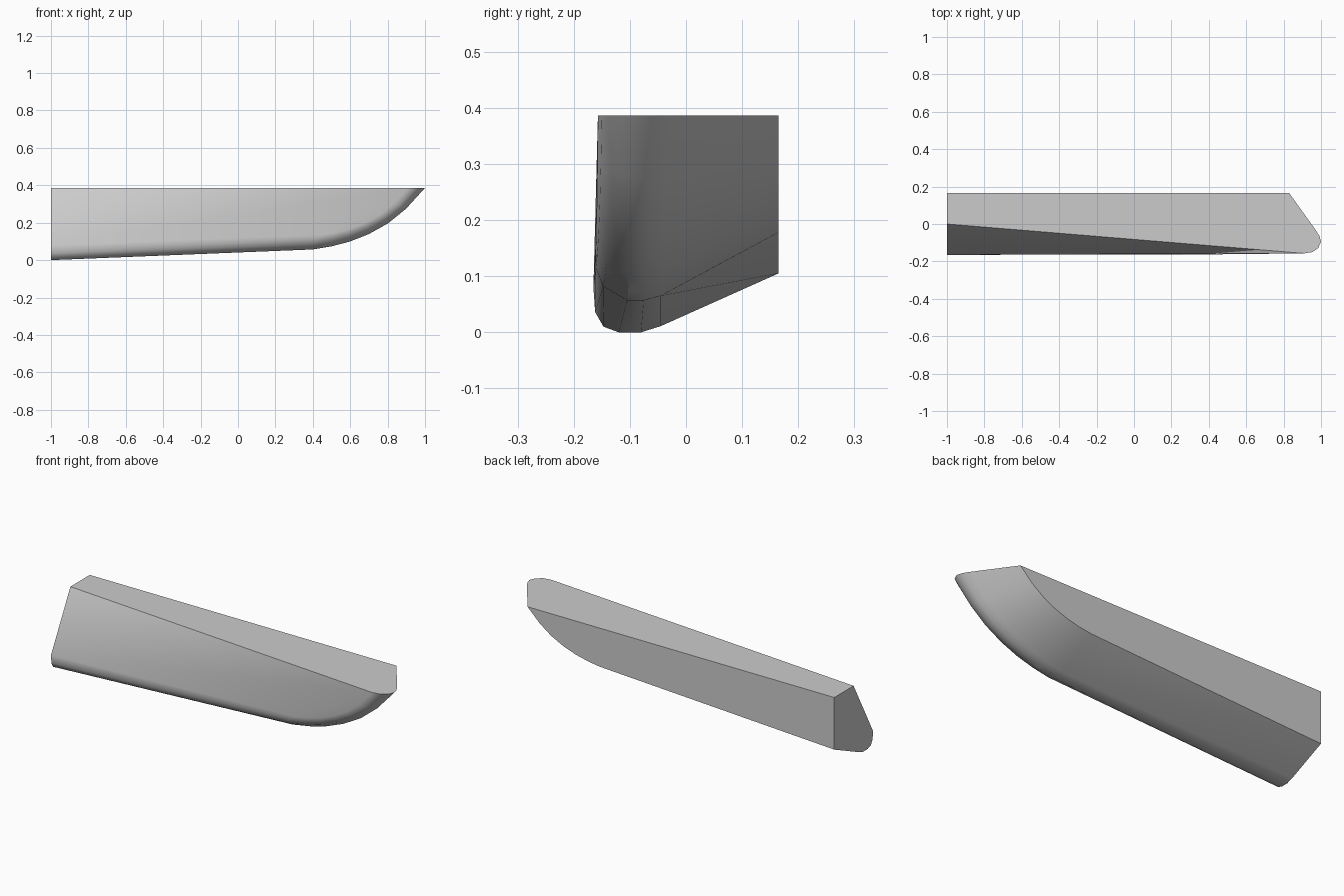
import bpy, bmesh

if "Cube" in bpy.data.objects:
    bpy.data.objects.remove(bpy.data.objects["Cube"])

TOP = 0.386

# Each row runs along the hull: stern (y, z), bend (x, y, z), deck end (x, y)
rows = [
    ((0.165, 0.105), (0.40, 0.165, 0.178), (0.83, 0.165)),
    ((-0.045, 0.011), (0.40, -0.045, 0.065), (0.97, -0.03)),
    ((-0.08, 0.0), (0.40, -0.075, 0.057), (0.992, -0.065)),
    ((-0.12, 0.0), (0.40, -0.105, 0.057), (1.0, -0.095)),
    ((-0.147, 0.01), (0.40, -0.148, 0.082), (0.985, -0.128)),
    ((-0.162, 0.036), (0.42, -0.161, 0.115), (0.955, -0.150)),
    ((-0.165, 0.08), (0.45, -0.162, 0.135), (0.91, -0.157)),
]
# Shared upward sweep of the bow
sweep = [(0, 0), (0.17, 0.052), (0.33, 0.128), (0.5, 0.25),
         (0.67, 0.424), (0.83, 0.66), (1, 1)]

bm = bmesh.new()
for (sy, sz), (bx, by, bz), (ex, ey) in rows:
    bm.verts.new((-1, sy, sz))
    for u, f in sweep:
        bm.verts.new((bx + (ex - bx) * u, by + (ey - by) * u, bz + (TOP - bz) * f))
# Deck corners at the stern
for y in (0.0, 0.165):
    bm.verts.new((-1, y, TOP))

# Wrap the rows in one convex skin and drop points that fall inside
bmesh.ops.convex_hull(bm, input=bm.verts[:])
bmesh.ops.delete(bm, geom=[v for v in bm.verts if not v.link_faces], context='VERTS')
bmesh.ops.dissolve_limit(bm, angle_limit=0.01, verts=bm.verts[:], edges=bm.edges[:])
bmesh.ops.recalc_face_normals(bm, faces=bm.faces[:])

mesh = bpy.data.meshes.new("float_hull")
bm.to_mesh(mesh)
bm.free()
hull = bpy.data.objects.new("float_hull", mesh)
bpy.context.collection.objects.link(hull)
bpy.context.view_layer.objects.active = hull
hull.select_set(True)
bpy.ops.object.shade_smooth_by_angle(angle=0.5236)
